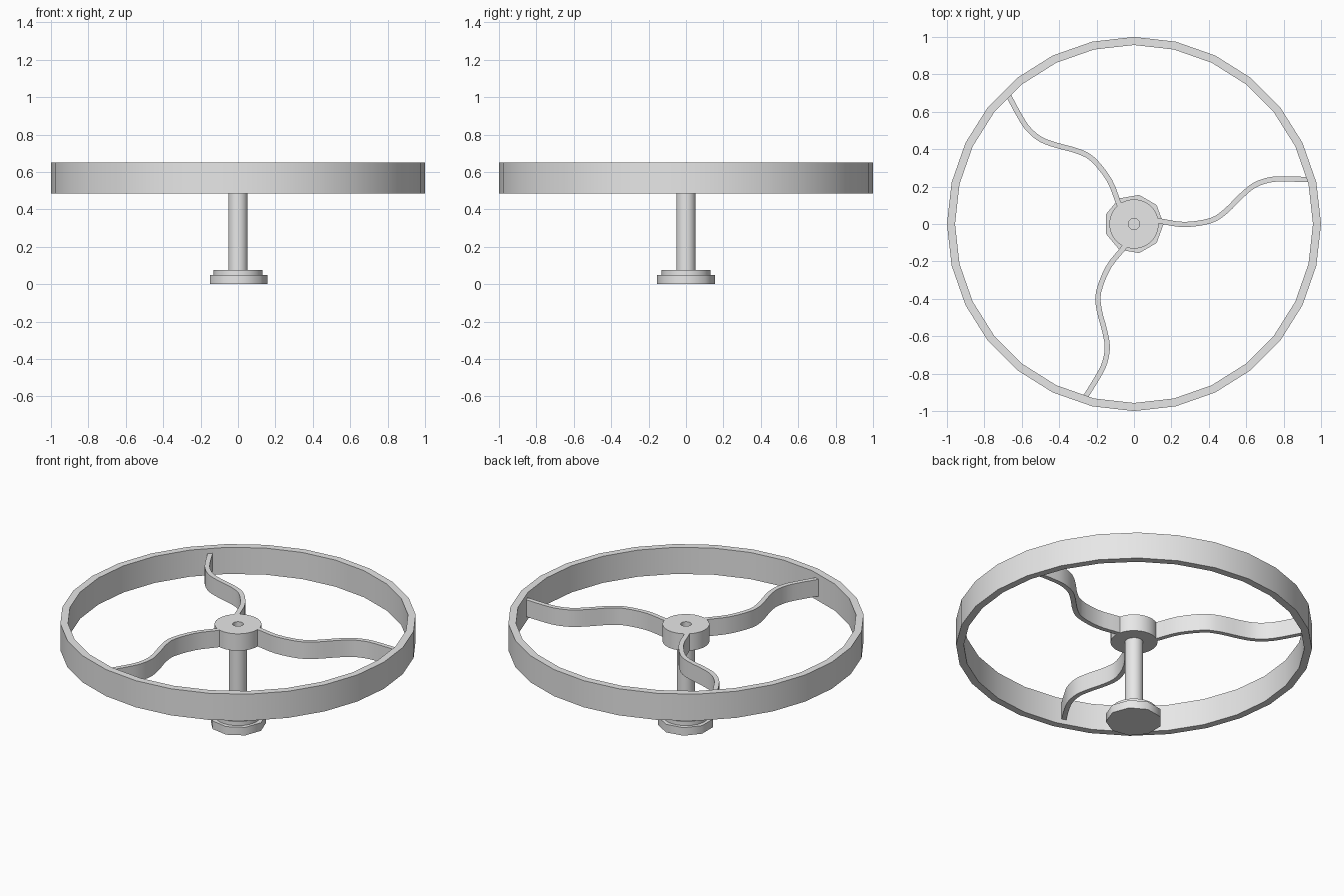
import bpy
import bmesh
from math import cos, sin, radians, tau
from mathutils import Vector, Matrix
from mathutils.geometry import interpolate_bezier

if "Cube" in bpy.data.objects:
    bpy.data.objects.remove(bpy.data.objects["Cube"], do_unlink=True)

metal = bpy.data.materials.new("light_grey_metal")
metal.use_nodes = True
GREY = (0.8, 0.8, 0.8, 1)
metal.diffuse_color = GREY
metal.node_tree.nodes["Principled BSDF"].inputs["Base Color"].default_value = GREY


def finish(name, bm, angle=35):
    bmesh.ops.recalc_face_normals(bm, faces=bm.faces)
    mesh = bpy.data.meshes.new(name)
    bm.to_mesh(mesh)
    bm.free()
    mesh.materials.append(metal)
    obj = bpy.data.objects.new(name, mesh)
    bpy.context.collection.objects.link(obj)
    bpy.ops.object.select_all(action="DESELECT")
    obj.select_set(True)
    bpy.context.view_layer.objects.active = obj
    bpy.ops.object.shade_smooth_by_angle(angle=radians(angle))
    return obj


def turned(name, profile, sides, closed=False, angle=35):
    """Turn a (radius, height) profile round the z axis; open ends are capped."""
    bm = bmesh.new()
    rings = [[bm.verts.new((r * cos(tau * i / sides), r * sin(tau * i / sides), z))
              for i in range(sides)] for r, z in profile]
    pairs = list(zip(rings, rings[1:]))
    if closed:
        pairs.append((rings[-1], rings[0]))
    else:
        bm.faces.new(rings[0])
        bm.faces.new(rings[-1])
    for a, b in pairs:
        for i in range(sides):
            j = (i + 1) % sides
            bm.faces.new((a[i], a[j], b[j], b[i]))
    return finish(name, bm, angle)


def spoke(name, points, turn, width, bottom, top):
    """A flat bar standing on edge along a smooth path through the points."""
    pts = [Vector(p) for p in points]
    ends = [pts[0] * 2 - pts[1]] + pts + [pts[-1] * 2 - pts[-2]]
    path = []
    for i in range(1, len(ends) - 2):
        p0, p1, p2, p3 = ends[i - 1:i + 3]
        path += interpolate_bezier(p1, p1 + (p2 - p0) / 6, p2 - (p3 - p1) / 6, p2, 4)[:-1]
    path.append(pts[-1])
    bm = bmesh.new()
    sections = []
    for i, p in enumerate(path):
        along = path[min(i + 1, len(path) - 1)] - path[max(i - 1, 0)]
        side = Vector((-along.y, along.x)).normalized() * width / 2
        sections.append([bm.verts.new((q.x, q.y, z)) for q, z in
                         ((p + side, bottom), (p - side, bottom), (p - side, top), (p + side, top))])
    for a, b in zip(sections, sections[1:]):
        for i in range(4):
            j = (i + 1) % 4
            bm.faces.new((a[i], a[j], b[j], b[i]))
    bm.faces.new(sections[0])
    bm.faces.new(sections[-1])
    bmesh.ops.rotate(bm, verts=bm.verts, matrix=Matrix.Rotation(turn, 3, "Z"))
    return finish(name, bm)


# Rim band
turned("rim", [(1, 0.485), (1, 0.65), (0.957, 0.65), (0.957, 0.485)], 28, closed=True)

# Hub with a small centre hole
turned("hub", [(0.132, 0.515), (0.132, 0.62), (0.03, 0.62), (0.03, 0.56)], 28)

# Shaft and its foot
turned("shaft", [(0.052, 0.06), (0.052, 0.53)], 24)
turned("foot_collar", [(0.13, 0.04), (0.13, 0.075)], 28)
turned("foot_flange", [(0.158, 0), (0.158, 0.05)], 9, angle=45)

# Three wavy spokes
WAVE = [(0.10, 0.02), (0.15, 0.014), (0.27, -0.003), (0.41, 0.018), (0.49, 0.068),
        (0.57, 0.147), (0.64, 0.205), (0.72, 0.235), (0.80, 0.241), (0.94, 0.237)]
for n in range(3):
    spoke(f"spoke_{n + 1}", WAVE, n * tau / 3, 0.028, 0.515, 0.62)
